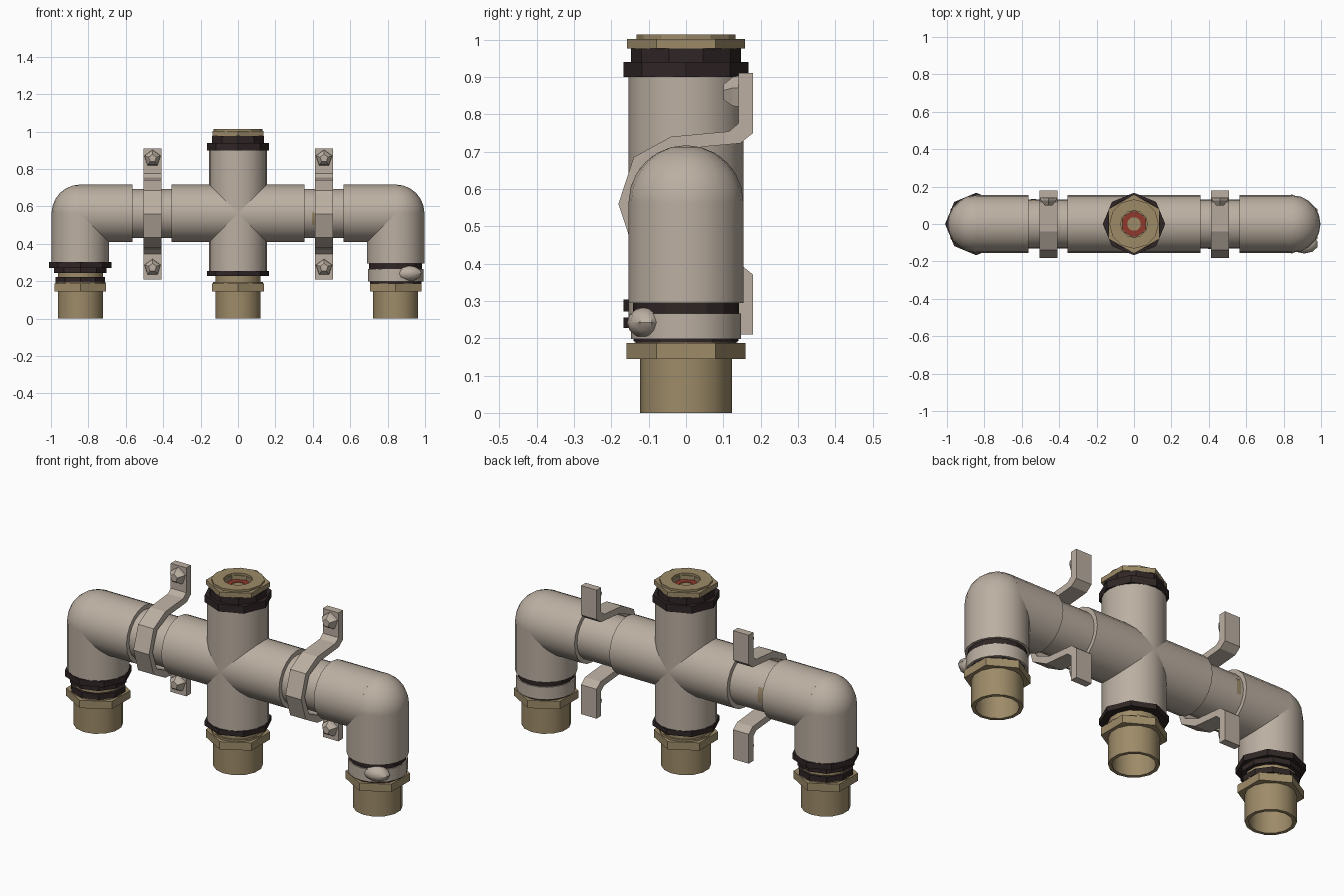
import bpy, bmesh, math
from mathutils import Matrix, Vector

if "Cube" in bpy.data.objects:
    bpy.data.objects.remove(bpy.data.objects["Cube"])


def material(name, rgb):
    m = bpy.data.materials.new(name)
    m.diffuse_color = (*rgb, 1)
    m.use_nodes = True
    m.node_tree.nodes["Principled BSDF"].inputs["Base Color"].default_value = m.diffuse_color
    return m


GREY = material("warm grey pipe", (0.50, 0.43, 0.36))
BRASS = material("brass", (0.34, 0.26, 0.14))
DARK = material("dark seal", (0.030, 0.019, 0.019))
RED = material("red inlay", (0.28, 0.04, 0.025))

R = 0.154      # main pipe radius
ZC = 0.563     # height of the horizontal run
LEG = 0.843    # x of the outer legs


def finish(name, bm, mat, smooth=True):
    bmesh.ops.recalc_face_normals(bm, faces=bm.faces[:])
    me = bpy.data.meshes.new(name)
    bm.to_mesh(me)
    bm.free()
    me.materials.append(mat)
    ob = bpy.data.objects.new(name, me)
    bpy.context.collection.objects.link(ob)
    if smooth:
        bpy.ops.object.select_all(action='DESELECT')
        ob.select_set(True)
        bpy.context.view_layer.objects.active = ob
        bpy.ops.object.shade_smooth_by_angle(angle=math.radians(40))
    return ob


def lathe(name, profile, mat, loc=(0, 0, 0), axis='Z', sides=20, start=90.0,
          closed=False, smooth=True):
    """Revolve (radius, height) points about an axis; open profiles get end caps."""
    bm = bmesh.new()
    rings = []
    for r, h in profile:
        ring = []
        for i in range(sides):
            a = math.radians(start) + 2 * math.pi * i / sides
            ring.append(bm.verts.new((r * math.cos(a), r * math.sin(a), h)))
        rings.append(ring)
    pairs = list(zip(rings, rings[1:]))
    if closed:
        pairs.append((rings[-1], rings[0]))
    for a, b in pairs:
        for i in range(sides):
            j = (i + 1) % sides
            bm.faces.new((a[i], a[j], b[j], b[i]))
    if not closed:
        bm.faces.new(rings[0])
        bm.faces.new(rings[-1])
    rot = {'Z': Matrix(), 'X': Matrix.Rotation(math.pi / 2, 4, 'Y'),
           'Y': Matrix.Rotation(-math.pi / 2, 4, 'X')}[axis]
    bm.transform(Matrix.Translation(loc) @ rot)
    return finish(name, bm, mat, smooth)


def tube(name, r, a, b, mat, loc=(0, 0, 0), axis='Z', **kw):
    return lathe(name, [(r, a), (r, b)], mat, loc, axis, **kw)


def ellipsoid(name, loc, scale, mat, u=20, v=12):
    bm = bmesh.new()
    bmesh.ops.create_uvsphere(bm, u_segments=u, v_segments=v, radius=1)
    bm.transform(Matrix.Translation(loc) @ Matrix.Diagonal((*scale, 1)))
    return finish(name, bm, mat)


def patch(name, x0, x1, a0, a1, r):
    """Thin stain wrapped on the horizontal pipe (angle from the back, upward)."""
    bm = bmesh.new()
    rows = []
    for i in range(5):
        a = math.radians(a0 + (a1 - a0) * i / 4)
        y, z = r * math.cos(a), ZC + r * math.sin(a)
        rows.append([bm.verts.new((x, y, z)) for x in (x0, x1)])
    for p, q in zip(rows, rows[1:]):
        bm.faces.new((p[0], p[1], q[1], q[0]))
    return finish(name, bm, BRASS)


# Central cross fitting
tube("cross_horizontal", R, -0.355, 0.355, GREY, (0, 0, ZC), 'X')
tube("cross_vertical", R, 0.25, 0.90, GREY)

# Connecting pipes, elbows and legs on both sides
for side, s in (("left", -1), ("right", 1)):
    lo, hi = sorted((s * 0.34, s * 0.58))
    tube(side + "_link_pipe", 0.131, lo, hi, GREY, (0, 0, ZC), 'X')
    lo, hi = sorted((s * 0.565, s * LEG))
    tube(side + "_elbow_arm", R, lo, hi, GREY, (0, 0, ZC), 'X')
    ellipsoid(side + "_elbow_bend", (s * LEG, 0, ZC), (R, R, R), GREY)
    tube(side + "_elbow_leg", R, 0.295, ZC, GREY, (s * LEG, 0, 0))

# Threaded brass outlets with hexagonal nuts, hollow from below
for name, x in (("left", -LEG), ("middle", 0), ("right", LEG)):
    lathe(name + "_outlet", [(0.105, 0.14), (0.105, 0.004), (0.112, 0.004),
                             (0.123, 0.004), (0.123, 0.25)],
          BRASS, (x, 0, -0.004), sides=14)
    lathe(name + "_nut", [(0.159, 0.145), (0.159, 0.187)], BRASS, (x, 0, 0),
          sides=6, smooth=False)
    tube(name + "_nut_shoulder", 0.134, 0.187, 0.197, BRASS, (x, 0, 0), sides=12)

# Dark seals: (name, x, radius, bottom, top, sides)
for name, x, r, a, b, n in (
        ("left_upper_seal", -LEG, 0.167, 0.272, 0.304, 8),
        ("left_middle_seal", -LEG, 0.147, 0.245, 0.273, 10),
        ("left_lower_seal", -LEG, 0.140, 0.193, 0.223, 10),
        ("middle_seal", 0, 0.167, 0.228, 0.256, 8),
        ("right_upper_seal", LEG, 0.142, 0.262, 0.298, 16),
        ("right_lower_seal", LEG, 0.138, 0.188, 0.200, 12),
        ("top_lower_seal", 0, 0.167, 0.900, 0.940, 8),
        ("top_upper_seal", 0, 0.147, 0.938, 0.976, 10)):
    tube(name, r, a, b, DARK, (x, 0, 0), sides=n, smooth=False)

# Grey sleeve and its lump on the right leg
tube("right_sleeve", 0.148, 0.198, 0.266, GREY, (LEG, 0, 0))
ellipsoid("right_sleeve_lump", (0.91, -0.108, 0.242), (0.075, 0.05, 0.042), GREY, 10, 6)

# Top plug: nut with a recessed centre and a red ring on its floor
lathe("top_plug_nut", [(0.072, 0.972), (0.072, 1.002), (0.158, 1.002), (0.158, 0.976)],
      BRASS, sides=6, closed=True, smooth=False)
lathe("top_plug_rim", [(0.072, 0.965), (0.072, 1.013), (0.132, 1.013), (0.132, 0.976)],
      BRASS, sides=12, closed=True, smooth=False)
tube("top_plug_floor", 0.08, 0.960, 0.977, BRASS, sides=16)
lathe("top_red_ring", [(0.036, 0.974), (0.036, 0.980), (0.067, 0.980), (0.067, 0.974)],
      RED, sides=16, closed=True)

# Wall clamps: bent strip (outer, inner points above the middle, mirrored below)
OUTER = [(-0.181, 0), (-0.14, 0.125), (-0.04, 0.18), (0.115, 0.194), (0.14, 0.215), (0.14, 0.35)]
INNER = [(-0.150, 0), (-0.112, 0.105), (-0.02, 0.147), (0.145, 0.162), (0.18, 0.19), (0.18, 0.35)]


def clamp(name, x, w=0.094):
    bm = bmesh.new()
    mirror = lambda pts: [(y, -z) for y, z in reversed(pts[1:])] + pts
    secs = []
    for (yo, zo), (yi, zi) in zip(mirror(OUTER), mirror(INNER)):
        secs.append([bm.verts.new((x + dx * w / 2, y, ZC + z - 0.003)) for dx, y, z in
                     ((-1, yo, zo), (1, yo, zo), (1, yi, zi), (-1, yi, zi))])
    for p, q in zip(secs, secs[1:]):
        for i in range(4):
            j = (i + 1) % 4
            bm.faces.new((p[i], p[j], q[j], q[i]))
    bm.faces.new(secs[0])
    bm.faces.new(secs[-1])
    finish(name, bm, GREY, smooth=False)
    # Screw heads facing the front
    for end, z in (("upper", 0.857), ("lower", 0.273)):
        lathe(f"{name}_{end}_screw", [(0.022, 0.100), (0.043, 0.125), (0.046, 0.142)],
              GREY, (x, 0, z), 'Y', sides=5, start=-90, smooth=False)


clamp("left_clamp", -0.457)
clamp("right_clamp", 0.460)

# Small brass stains on the link pipes
patch("front_stain", 0.395, 0.412, 178, 208, 0.133)
patch("back_stain", -0.55, -0.525, -15, 22, 0.133)
